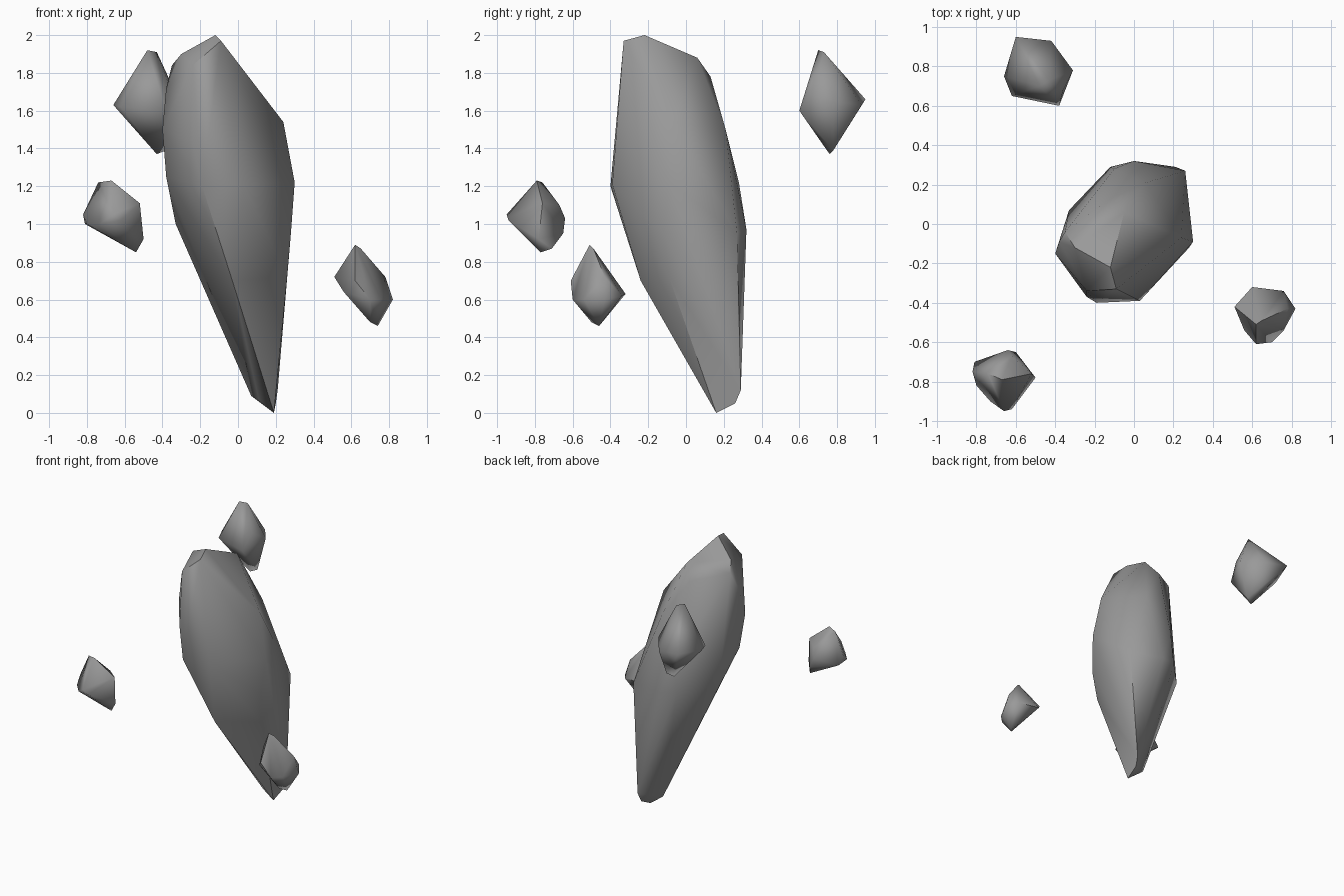
import bpy
import bmesh
from math import radians

if "Cube" in bpy.data.objects:
    bpy.data.objects.remove(bpy.data.objects["Cube"], do_unlink=True)


def make_material(name, colour):
    material = bpy.data.materials.new(name)
    material.use_nodes = True
    material.diffuse_color = colour
    material.node_tree.nodes["Principled BSDF"].inputs["Base Color"].default_value = colour
    return material


def make_rock(name, corners, material, crease):
    """Wrap a closed chipped stone around its corner points."""
    bm = bmesh.new()
    for corner in corners:
        bm.verts.new(corner)
    hull = bmesh.ops.convex_hull(bm, input=bm.verts[:])
    unused = set(hull["geom_interior"]) | set(hull["geom_unused"])
    loose = [item for item in unused if isinstance(item, bmesh.types.BMVert)]
    bmesh.ops.delete(bm, geom=loose, context='VERTS')
    bmesh.ops.recalc_face_normals(bm, faces=bm.faces[:])
    mesh = bpy.data.meshes.new(name)
    bm.to_mesh(mesh)
    bm.free()
    mesh.materials.append(material)
    rock = bpy.data.objects.new(name, mesh)
    bpy.context.collection.objects.link(rock)
    bpy.ops.object.select_all(action='DESELECT')
    rock.select_set(True)
    bpy.context.view_layer.objects.active = rock
    bpy.ops.object.shade_smooth_by_angle(angle=radians(crease))
    return rock


stone = make_material("grey stone", (0.32, 0.32, 0.32, 1))

# Tall leaning stone: crown, shoulder, waist and tapered foot
crown = [(-.12, -.22, 2), (-.09, -.33, 1.97), (-.3, -.12, 1.9), (-.05, .06, 1.88)]
shoulder = [(-.24, -.34, 1.84), (-.35, -.04, 1.84), (-.12, .13, 1.78),
            (-.38, -.09, 1.72), (.24, -.07, 1.54), (-.4, -.15, 1.5),
            (.06, .21, 1.5), (-.24, -.37, 1.43)]
waist = [(.3, -.09, 1.22), (.03, -.39, 1.21), (-.19, -.4, 1.2), (-.38, -.11, 1.25),
         (-.1, .28, 1.22), (-.12, .29, .98), (.26, .27, .95), (0, .32, .97),
         (-.33, .07, 1), (.28, -.12, .95), (.26, -.09, .72), (-.03, -.24, .7)]
foot = [(.07, .18, .09), (.11, .15, .07), (.19, .16, 0), (.2, .26, .05), (.21, .29, .12)]
make_rock("tall_stone", crown + shoulder + waist + foot, stone, 50)

# Three floating fragments: peak, girdle and tip of each
peak = [(-.48, .7, 1.92), (-.43, .73, 1.91), (-.36, .68, 1.72)]
girdle = [(-.6, .95, 1.66), (-.42, .93, 1.63), (-.31, .78, 1.65),
          (-.38, .6, 1.6), (-.62, .65, 1.62), (-.66, .75, 1.63)]
tip = [(-.43, .76, 1.37), (-.38, .78, 1.39)]
make_rock("upper_back_fragment", peak + girdle + tip, stone, 70)

peak = [(-.67, -.79, 1.23), (-.74, -.76, 1.22), (-.52, -.76, 1.11), (-.62, -.67, 1.1)]
girdle = [(-.82, -.75, 1.05), (-.81, -.7, 1), (-.64, -.64, 1.03),
          (-.66, -.95, 1.05), (-.62, -.94, 1.02), (-.8, -.82, 1), (-.73, -.9, 1)]
tip = [(-.54, -.77, .85), (-.56, -.71, .87), (-.5, -.78, .92), (-.6, -.65, .95)]
make_rock("middle_front_fragment", peak + girdle + tip, stone, 70)

peak = [(.62, -.51, .89), (.65, -.49, .87), (.78, -.43, .72)]
girdle = [(.51, -.42, .72), (.6, -.32, .63), (.76, -.34, .62), (.82, -.43, .6),
          (.76, -.54, .6), (.7, -.6, .6), (.62, -.61, .7), (.56, -.54, .64)]
tip = [(.74, -.46, .46), (.7, -.5, .48)]
make_rock("lower_front_fragment", peak + girdle + tip, stone, 70)
